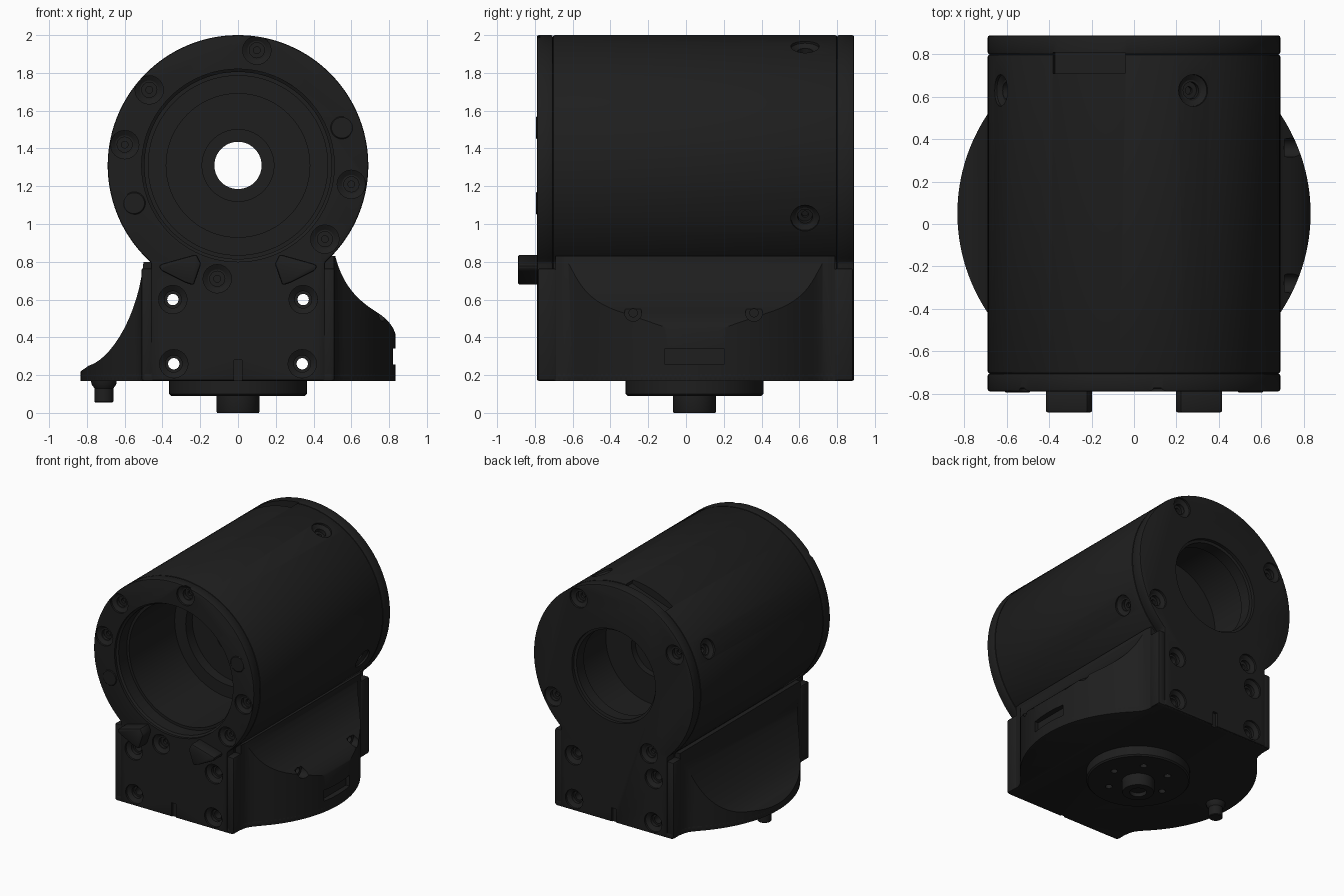
import bpy, bmesh
from math import sin, cos, pi, radians, sqrt
from mathutils import Vector, Matrix
from mathutils.geometry import interpolate_bezier

if "Cube" in bpy.data.objects:
    bpy.data.objects.remove(bpy.data.objects["Cube"])

CZ, R, NECK, BOT = 1.31, 0.69, 0.46, 0.17
mat = bpy.data.materials.new("black_anodised")
mat.diffuse_color = (0.013, 0.013, 0.013, 1)
mat.use_nodes = True
mat.node_tree.nodes["Principled BSDF"].inputs["Base Color"].default_value = mat.diffuse_color


def frame(loc, direction):
    return Matrix.Translation(loc) @ Vector(direction).to_track_quat('Z', 'Y').to_matrix().to_4x4()


def lathe(bm, prof, m, n=32):
    rings = [[bm.verts.new(m @ Vector((r * cos(2 * pi * i / n), r * sin(2 * pi * i / n), h)))
              for i in range(n)] for r, h in prof]
    for a, b in zip(rings, rings[1:]):
        for i in range(n):
            bm.faces.new((a[i], a[(i + 1) % n], b[(i + 1) % n], b[i]))
    bm.faces.new(rings[0])
    bm.faces.new(rings[-1])


def prism(bm, pts, d0, d1, axis):
    def put(u, v, d):
        return bm.verts.new((u, d, v) if axis == 'y' else (u, v, d))
    a = [put(u, v, d0) for u, v in pts]
    b = [put(u, v, d1) for u, v in pts]
    bm.faces.new(a)
    bm.faces.new(b)
    for i in range(len(a)):
        j = (i + 1) % len(a)
        bm.faces.new((a[i], a[j], b[j], b[i]))


def box(bm, lo, hi, m=Matrix()):
    lo, hi = Vector(lo), Vector(hi)
    s = Matrix.Diagonal((*(hi - lo), 1))
    bmesh.ops.create_cube(bm, size=1, matrix=m @ Matrix.Translation((lo + hi) / 2) @ s)


def make(name, bm):
    bmesh.ops.recalc_face_normals(bm, faces=bm.faces)
    me = bpy.data.meshes.new(name)
    bm.to_mesh(me)
    bm.free()
    ob = bpy.data.objects.new(name, me)
    bpy.context.collection.objects.link(ob)
    me.materials.append(mat)
    return ob


def bake(ob):
    deps = bpy.context.evaluated_depsgraph_get()
    me = bpy.data.meshes.new_from_object(ob.evaluated_get(deps))
    ob.modifiers.clear()
    ob.data = me


def bevel(ob, w):
    b = ob.modifiers.new("bevel", 'BEVEL')
    b.width, b.segments, b.limit_method, b.angle_limit = w, 2, 'ANGLE', radians(40)
    bake(ob)
    return ob


def boolean(ob, other, op):
    b = ob.modifiers.new("bool", 'BOOLEAN')
    b.operation, b.object, b.solver = op, other, 'EXACT'
    bake(ob)


parts = []

# Keyhole-shaped housing and its two end plates
a0 = -48.2
keyhole = [(R * cos(radians(a0 + 276.4 * i / 96)), CZ + R * sin(radians(a0 + 276.4 * i / 96)))
           for i in range(97)] + [(-NECK, BOT), (NECK, BOT)]
for name, y0, y1 in (("front_plate", -0.79, -0.705), ("housing", -0.705, 0.80), ("back_plate", 0.80, 0.89)):
    bm = bmesh.new()
    prism(bm, keyhole, y0, y1, 'y')
    parts.append(bevel(make(name, bm), 0.01))


# Plan outline of the flared base: round disc blended into straight sides
def half_width(y):
    c = sqrt(max(0, 0.83 ** 2 - (y - 0.05) ** 2))
    return 0.5 * (c + 0.5 + sqrt((c - 0.5) ** 2 + 0.004))


def outline(y0, y1, n=64):
    ys = [y0 + (y1 - y0) * i / n for i in range(n + 1)]
    return [(half_width(y), y) for y in ys] + [(-half_width(y), y) for y in reversed(ys)]


bm = bmesh.new()
prism(bm, outline(-0.785, 0.885), 0.168, 0.215, 'z')
parts.append(bevel(make("base_plate", bm), 0.008))


# Side skirts: flare profile intersected with the plan outline
def curve(*p):
    return [(v.x, v.y) for v in interpolate_bezier(*[Vector(q) for q in p], 14)]


right = curve((.515, .83), (.56, .65), (.66, .58), (.74, .53)) + \
    curve((.74, .53), (.80, .49), (.83, .45), (.84, .39))[1:] + [(.84, BOT)]
left = curve((.50, .80), (.53, .50), (.68, .28), (.79, .25)) + [(.84, .215), (.84, BOT)]
for side, flare, name in ((1, right, "right_skirt"), (-1, left, "left_skirt")):
    pts = [(.445, BOT), (.445, flare[0][1])] + flare
    bm = bmesh.new()
    prism(bm, [(side * x, z) for x, z in pts], -0.69, 0.79, 'y')
    ob = make(name, bm)
    bm = bmesh.new()
    prism(bm, outline(-0.72, 0.82), 0.1, 0.9, 'z')
    plan = make("plan_cutter", bm)
    boolean(ob, plan, 'INTERSECT')
    bpy.data.objects.remove(plan)
    parts.append(ob)

# Corner strips beside the neck
bm = bmesh.new()
for s in (-1, 1):
    for y0, y1 in ((-0.785, -0.685), (0.785, 0.885)):
        x0, x1 = sorted((s * 0.45, s * 0.512))
        box(bm, (x0, y0, BOT), (x1, y1, 0.765))
parts.append(bevel(make("corner_strips", bm), 0.012))

# Output hub with centre pin, and locating peg
bm = bmesh.new()
lathe(bm, [(.11, .003), (.115, .01), (.115, .09), (.355, .09), (.365, .10), (.365, .175)],
      Matrix.Translation((0, .045, 0)), 64)
for v in bm.verts:
    if v.co.z < 0.005:
        v.co.z = 0
parts.append(make("output_hub", bm))
bm = bmesh.new()
lathe(bm, [(.045, .055), (.05, .06), (.05, .13), (.065, .15), (.07, .18)], Matrix.Translation((-.71, .05, 0)), 24)
make("locating_peg", bm)

# Front stops
lug = [(.42, .78), (.40, .79), (.22, .84), (.195, .79), (.235, .675), (.28, .69), (.41, .755)]
bm = bmesh.new()
for s in (-1, 1):
    prism(bm, [(s * x, z) for x, z in lug], -0.89, -0.78, 'y')
bevel(make("front_stops", bm), 0.012)

# Flush plugs on the front plate
bm = bmesh.new()
for x, z in ((.55, 1.51), (-.55, 1.11)):
    lathe(bm, [(.055, 0), (.06, .004), (.06, .03)], frame((x, -0.795, z), (0, 1, 0)))
make("front_plugs", bm)

# One cutter for the bore, screw holes, slots and notches
bm = bmesh.new()
lathe(bm, [(.51, -.85), (.51, -.77), (.495, -.76), (.495, -.66), (.475, -.66), (.475, -.10), (.38, -.10),
           (.38, -.02), (.19, -.02), (.19, .03), (.125, .03), (.125, .35), (.19, .35), (.19, .40), (.41, .40),
           (.41, .77), (.34, .77), (.34, .86), (.36, .865), (.36, .95)], frame((0, 0, CZ), (0, 1, 0)), 96)
sink = [(.075, -.02), (.075, .015), (.05, .03), (.04, .03), (.04, .055), (.018, .055), (.018, .075)]
for x, z in ((.10, 1.92), (-.47, 1.71), (-.60, 1.42), (.60, 1.21), (.46, .92), (-.11, .71)):
    lathe(bm, sink, frame((x, -0.79, z), (0, 1, 0)), 24)
for deg in (60, 150, -30, -120):
    a = radians(deg)
    lathe(bm, sink, frame((.605 * cos(a), 0.89, CZ + .605 * sin(a)), (0, -1, 0)), 24)
for deg in (66, 156, -24):
    d = Vector((cos(radians(deg)), 0, sin(radians(deg))))
    lathe(bm, sink, frame(Vector((0, .63, CZ)) + d * R, -d), 24)
through = [(.075, -.82), (.075, -.775), (.045, -.755), (.045, -.73), (.03, -.73),
           (.03, .83), (.045, .83), (.045, .855), (.075, .875), (.075, .92)]
for s in (-1, 1):
    for x, z in ((.345, .60), (.34, .26)):
        lathe(bm, through, frame((s * x, 0, z), (0, 1, 0)), 24)
for y in (-.28, .36):
    lathe(bm, [(.045, -.1), (.045, .03), (.022, .03), (.022, .06)], frame((.74, y, .53), (-1, 0, 0)), 24)
for i in range(6):
    a = i * pi / 3
    lathe(bm, [(.025, .05), (.025, .13)], Matrix.Translation((.22 * cos(a), .045 + .22 * sin(a), 0)), 16)
lathe(bm, [(.06, -.03), (.06, .03)], Matrix.Translation((0, .045, 0)), 24)
box(bm, (-.02, -.85, .14), (.02, -.77, .28))
box(bm, (-.02, .87, .14), (.02, .95, .28))
box(bm, (.79, -.11, .255), (.95, .20, .34))
box(bm, (-.18, .71, .635), (.18, .81, .80),
    Matrix.Translation((0, 0, CZ)) @ Matrix.Rotation(radians(-18.6), 4, 'Y'))
cutter = make("hole_cutter", bm)
for ob in parts:
    boolean(ob, cutter, 'DIFFERENCE')
bpy.data.objects.remove(cutter)

# Shading
bpy.ops.object.select_all(action='SELECT')
bpy.context.view_layer.objects.active = parts[0]
bpy.ops.object.shade_smooth_by_angle(angle=radians(30))
